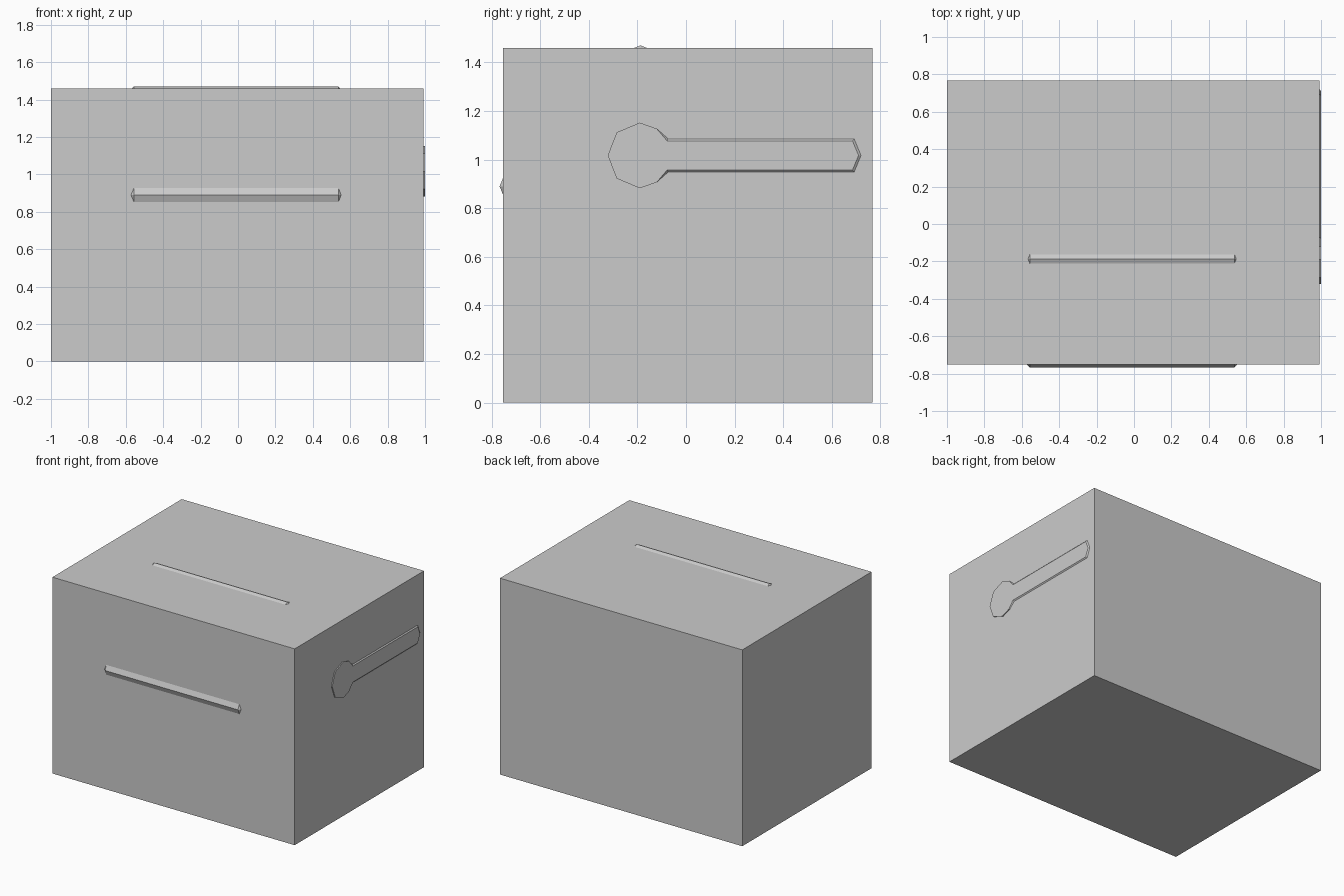
import bpy, bmesh, math

if "Cube" in bpy.data.objects:
    bpy.data.objects.remove(bpy.data.objects["Cube"])


def loft(name, rings):
    """Join equal-sided rings of points into a closed, flat-shaded solid."""
    bm = bmesh.new()
    loops = [[bm.verts.new(p) for p in ring] for ring in rings]
    for a, b in zip(loops, loops[1:]):
        for i in range(len(a)):
            j = (i + 1) % len(a)
            bm.faces.new((a[i], a[j], b[j], b[i]))
    bm.faces.new(loops[0])
    bm.faces.new(loops[-1])
    bmesh.ops.recalc_face_normals(bm, faces=bm.faces[:])
    mesh = bpy.data.meshes.new(name)
    bm.to_mesh(mesh)
    bm.free()
    obj = bpy.data.objects.new(name, mesh)
    bpy.context.collection.objects.link(obj)
    return obj


# Housing box
X0, X1, Y0, Y1, H = -1.0, 0.993, -0.752, 0.767, 1.46
corners = [(X0, Y0), (X1, Y0), (X1, Y1), (X0, Y1)]
loft("housing", [[(x, y, z) for x, y in corners] for z in (0, H)])


# Eight-sided drum inside, its edges breaking through the top and front
def octagon(x, r, y=-0.187, z=0.89):
    return [(x, y + r * math.cos(i * math.pi / 4), z + r * math.sin(i * math.pi / 4))
            for i in range(8)]


loft("drum", [octagon(-0.577, 0.56), octagon(-0.557, 0.58),
              octagon(0.537, 0.58), octagon(0.557, 0.56)])


# Crank on the right: octagonal hub running into a chamfered arm
def outline(x, arm, z=1.017):
    half = [(-0.285, 0.095), (-0.19, 0.135), (-0.12, 0.110)] + arm[:-1]
    tail, tip = (-0.322, 0), arm[-1]
    pts = [tail] + half + [tip] + [(y, -d) for y, d in reversed(half)]
    return [(x, y, z + d) for y, d in pts]


base = [(-0.073, 0.068), (0.692, 0.068), (0.72, 0)]
face = [(-0.078, 0.060), (0.685, 0.060), (0.71, 0)]
loft("crank", [outline(0.96, base), outline(X1, base), outline(1.0, face)])
